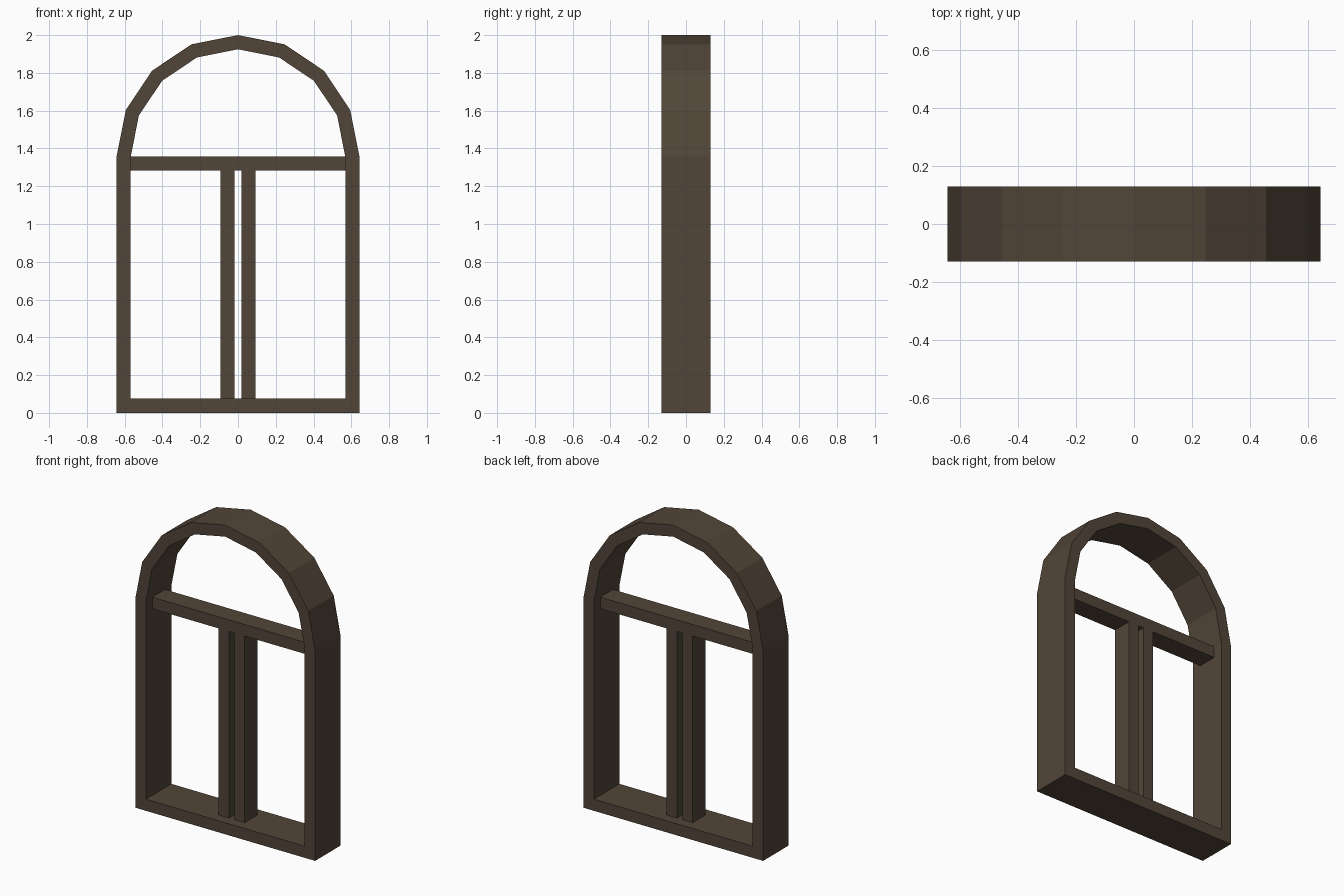
import bpy
import bmesh
from math import pi, cos, sin

cube = bpy.data.objects.get("Cube")
if cube:
    bpy.data.objects.remove(cube, do_unlink=True)

wood = bpy.data.materials.new("dark brown wood")
wood.use_nodes = True
colour = (0.085, 0.06, 0.04, 1)
wood.diffuse_color = colour
wood.node_tree.nodes["Principled BSDF"].inputs["Base Color"].default_value = colour

RADIUS = 0.643      # outer half width and arch radius
BAR = 0.075         # width of every timber
SPRING = 1.357      # height where the arch begins
DEPTH = 0.13        # half depth of the frame
BAR_DEPTH = 0.065   # half depth of the inner bars
SEGMENTS = 8


def add_object(name, bm):
    bmesh.ops.recalc_face_normals(bm, faces=bm.faces)
    mesh = bpy.data.meshes.new(name)
    bm.to_mesh(mesh)
    bm.free()
    mesh.materials.append(wood)
    obj = bpy.data.objects.new(name, mesh)
    bpy.context.collection.objects.link(obj)
    return obj


def outline(radius, base):
    """Closed arched outline: two feet and a faceted half circle."""
    arch = [(radius * cos(pi * i / SEGMENTS), SPRING + radius * sin(pi * i / SEGMENTS))
            for i in range(SEGMENTS + 1)]
    return [(radius, base)] + arch + [(-radius, base)]


def box(name, x0, x1, z0, z1, half_depth):
    bm = bmesh.new()
    bmesh.ops.create_cube(bm, size=1)
    for v in bm.verts:
        v.co = ((x0 + x1) / 2 + v.co.x * (x1 - x0),
                v.co.y * 2 * half_depth,
                (z0 + z1) / 2 + v.co.z * (z1 - z0))
    return add_object(name, bm)


# Arched outer frame: a ring between two outlines, closed front and back
bm = bmesh.new()
loops = [[bm.verts.new((x, y, z)) for x, z in outline(r, base)]
         for r, base, y in ((RADIUS, 0, -DEPTH), (RADIUS, 0, DEPTH),
                            (RADIUS - BAR, BAR, DEPTH), (RADIUS - BAR, BAR, -DEPTH))]
count = len(loops[0])
for a, b in zip(loops, loops[1:] + loops[:1]):
    for i in range(count):
        j = (i + 1) % count
        bm.faces.new((a[i], a[j], b[j], b[i]))
add_object("arched_frame", bm)

# Crossbar under the arch
inner = RADIUS - BAR
box("crossbar", -inner, inner, SPRING - BAR, SPRING, BAR_DEPTH)

# Pair of centre posts with a narrow gap
for name, side in (("left_post", 1), ("right_post", -1)):
    x0, x1 = sorted((side * 0.019, side * 0.093))
    box(name, x0, x1, BAR, SPRING - BAR, BAR_DEPTH)
